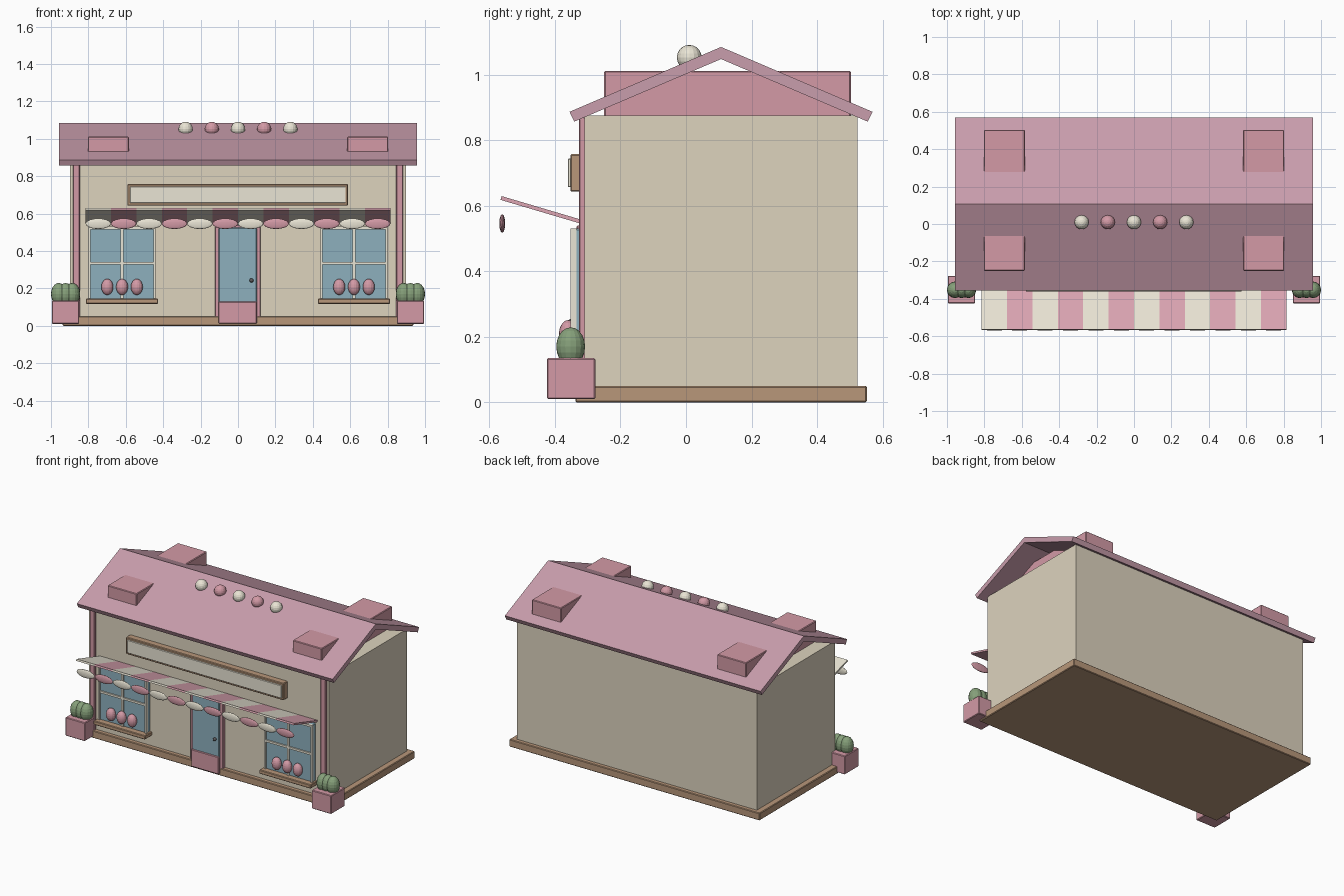
import bpy, math
from mathutils import Matrix

if "Cube" in bpy.data.objects:
    bpy.data.objects.remove(bpy.data.objects["Cube"])


def mat(name, hexcol):
    rgb = [int(hexcol[i:i + 2], 16) / 255 for i in (0, 2, 4)]
    lin = [c / 12.92 if c <= 0.04045 else ((c + 0.055) / 1.055) ** 2.4 for c in rgb]
    m = bpy.data.materials.new(name)
    m.diffuse_color = (*lin, 1)
    m.use_nodes = True
    m.node_tree.nodes["Principled BSDF"].inputs["Base Color"].default_value = m.diffuse_color
    return m


WALL = mat("wall_cream", "DDD3BE")
PINK = mat("pink", "D39AA6")
ROOF = mat("roof_mauve", "C99DAC")
CREAM = mat("cream", "EAE5D5")
STRIPE = mat("stripe_pink", "DCA5B2")
WOOD = mat("wood", "B8977A")
GLASS = mat("glass_blue", "8DB0BE")
GREEN = mat("leaf_green", "86A07A")
METAL = mat("dark_metal", "5C5A5C")


def box(name, x0, x1, y0, y1, z0, z1, m, bevel=0.004):
    bpy.ops.mesh.primitive_cube_add(size=1)
    o = bpy.context.object
    o.name = name
    o.data.transform(Matrix.Diagonal((x1 - x0, y1 - y0, z1 - z0, 1)))
    o.location = ((x0 + x1) / 2, (y0 + y1) / 2, (z0 + z1) / 2)
    o.data.materials.append(m)
    if bevel:
        b = o.modifiers.new("soft_edge", 'BEVEL')
        b.width, b.segments = bevel, 1
    return o


def ball(name, loc, r, m):
    bpy.ops.mesh.primitive_uv_sphere_add(segments=16, ring_count=10, radius=1, location=loc)
    o = bpy.context.object
    o.name = name
    o.data.transform(Matrix.Diagonal((*r, 1)))
    o.data.materials.append(m)
    return o


# Plinth and solid wall block
box("plinth", -0.937, 0.937, -0.338, 0.552, 0, 0.05, WOOD)
box("walls", -0.897, 0.897, -0.31, 0.524, 0.004, 0.875, WALL, 0)

# Gabled roof shell, open at the ends
RY = 0.107
outline = [(-0.4625, 0.887), (0, 1.085), (0.4625, 0.887),
           (0.448, 0.857), (0, 1.048), (-0.448, 0.857)]
verts = [(x, RY + y, z) for x in (-0.957, 0.957) for y, z in outline]
n = len(outline)
faces = [(i, i + n, (i + 1) % n + n, (i + 1) % n) for i in range(n)]
faces += [(0, 1, 4, 5), (1, 2, 3, 4), (11, 10, 7, 6), (10, 9, 8, 7)]
mesh = bpy.data.meshes.new("roof")
mesh.from_pydata(verts, [], faces)
mesh.materials.append(ROOF)
bpy.context.collection.objects.link(bpy.data.objects.new("roof", mesh))

# Sweets lined up near the ridge
for i in range(5):
    ball("roof_sweet", (-0.28 + 0.14 * i, 0.01, 1.053), (0.038,) * 3, PINK if i % 2 else CREAM)

# Sign board
box("sign_frame", -0.592, 0.588, -0.353, -0.305, 0.643, 0.758, WOOD)
box("sign_panel", -0.578, 0.576, -0.361, -0.34, 0.657, 0.744, CREAM, 0.002)

# Striped awning tilting up outwards, with a scalloped trim
W = 0.1358
tilt = math.atan2(-0.072, 0.243)
for i in range(12):
    x = -0.815 + W * (i + 0.5)
    o = box("awning_stripe", x - W / 2, x + W / 2, -0.57, -0.31, 0.581, 0.593,
            STRIPE if i % 2 else CREAM, 0)
    o.rotation_euler.x = tilt
    ball("awning_scallop", (x, -0.561, 0.546), (0.068, 0.009, 0.028), PINK if i % 2 else CREAM)

# Door with frame, kick panel and knob
box("door_frame", -0.123, 0.121, -0.335, -0.305, 0.02, 0.54, PINK)
box("door", -0.103, 0.101, -0.345, -0.305, 0.12, 0.525, GLASS)
box("door_kick_panel", -0.105, 0.101, -0.353, -0.305, 0.012, 0.13, PINK)
ball("door_knob", (0.072, -0.352, 0.243), (0.011,) * 3, METAL)

for s in (-1, 1):
    # Attic box passing through both roof slopes
    cx = 0.693 * s
    box("attic_box", cx - 0.109, cx + 0.109, -0.25, 0.503, 0.86, 1.012, PINK)
    # Corner post
    cx = 0.864 * s
    box("corner_post", cx - 0.019, cx + 0.019, -0.327, -0.305, 0.045, 0.872, PINK)

    # Window glass, frame bars and sill
    cx = 0.62 * s
    box("window_glass", cx - 0.178, cx + 0.178, -0.343, -0.305, 0.14, 0.53, GLASS)
    for dx, w in ((-0.174, 0.006), (0, 0.007), (0.174, 0.006)):
        box("window_upright", cx + dx - w, cx + dx + w, -0.353, -0.335, 0.14, 0.53, CREAM, 0)
    for z in (0.334, 0.523):
        box("window_crossbar", cx - 0.178, cx + 0.178, -0.352, -0.335, z - 0.007, z + 0.007, CREAM, 0)
    box("window_sill", cx - 0.193, cx + 0.193, -0.385, -0.305, 0.118, 0.145, WOOD)
    # Sweets on display
    for k in (-1, 0, 1):
        ball("window_sweet", (cx + 0.079 * k, -0.36, 0.208), (0.032, 0.028, 0.043), PINK)

    # Planter with a three-lobed shrub
    cx = 0.922 * s
    box("planter", cx - 0.073, cx + 0.073, -0.425, -0.277, 0.01, 0.135, PINK)
    for k in (-1, 0, 1):
        ball("shrub", (cx + 0.036 * k, -0.352, 0.17), (0.042, 0.044, 0.059), GREEN)
